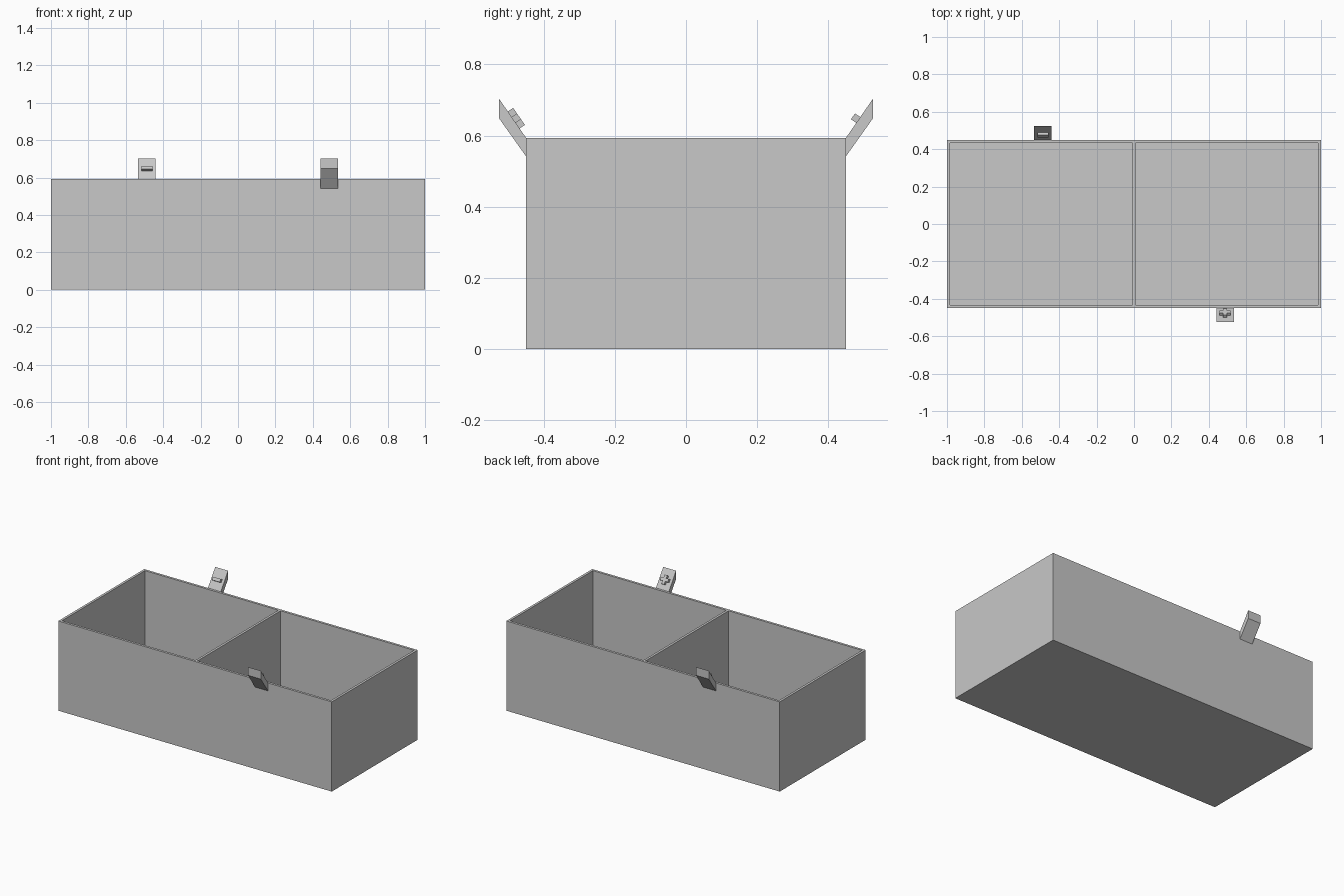
import bpy
import bmesh
from mathutils import Vector

default = bpy.data.objects.get("Cube")
if default:
    bpy.data.objects.remove(default, do_unlink=True)

grey = bpy.data.materials.new("plain_grey")
grey.use_nodes = True
COLOUR = (0.58, 0.58, 0.58, 1)
grey.diffuse_color = COLOUR
grey.node_tree.nodes["Principled BSDF"].inputs["Base Color"].default_value = COLOUR


def prism(name, outline, depth):
    """Extrude a closed outline of 3D points along the depth vector."""
    bm = bmesh.new()
    face = bm.faces.new([bm.verts.new(p) for p in outline])
    ext = bmesh.ops.extrude_face_region(bm, geom=[face], use_keep_orig=True)
    moved = [g for g in ext["geom"] if isinstance(g, bmesh.types.BMVert)]
    bmesh.ops.translate(bm, verts=moved, vec=depth)
    bmesh.ops.recalc_face_normals(bm, faces=bm.faces)
    mesh = bpy.data.meshes.new(name)
    bm.to_mesh(mesh)
    bm.free()
    mesh.materials.append(grey)
    obj = bpy.data.objects.new(name, mesh)
    bpy.context.scene.collection.objects.link(obj)
    return obj


def block(name, x0, x1, half_y, z0, z1):
    corners = [(x0, -half_y, z0), (x1, -half_y, z0), (x1, half_y, z0), (x0, half_y, z0)]
    return prism(name, corners, Vector((0, 0, z1 - z0)))


HALF_Y, HEIGHT, WALL = 0.449, 0.593, 0.016

# Open tray with two compartments hollowed out
tray = block("tray", -1, 1, HALF_Y, 0, HEIGHT)
for side in (-1, 1):
    x0, x1 = sorted((side * WALL / 2, side * (1 - WALL)))
    cutter = block("compartment_cutter", x0, x1, HALF_Y - WALL, WALL, 1)
    cutter.hide_render = True
    cut = tray.modifiers.new("hollow", "BOOLEAN")
    cut.operation, cut.solver, cut.object = "DIFFERENCE", "EXACT", cutter
    bpy.context.view_layer.objects.active = tray
    bpy.ops.object.modifier_apply(modifier=cut.name)
    bpy.data.objects.remove(cutter, do_unlink=True)

# Slanted tabs: plus sign on the front one, minus sign on the back one
TAB_PROFILE = [(HALF_Y, 0.541), (HALF_Y, HEIGHT), (0.525, 0.703), (0.525, 0.648)]
ARM, BAR = 0.029, 0.01
PLUS = [(BAR, BAR), (BAR, ARM), (-BAR, ARM), (-BAR, BAR), (-ARM, BAR), (-ARM, -BAR),
        (-BAR, -BAR), (-BAR, -ARM), (BAR, -ARM), (BAR, -BAR), (ARM, -BAR), (ARM, BAR)]
MINUS = [(-ARM, -BAR), (ARM, -BAR), (ARM, BAR), (-ARM, BAR)]
TAB_X, TAB_WIDTH = 0.487, 0.094

for place, side, sign, shape in (("front", -1, "plus", PLUS), ("back", 1, "minus", MINUS)):
    x = -side * TAB_X
    prism(place + "_tab", [(x - TAB_WIDTH / 2, side * y, z) for y, z in TAB_PROFILE],
          Vector((TAB_WIDTH, 0, 0)))
    slope = Vector((0, side * 0.076, 0.11)).normalized()
    normal = Vector((0, -slope.z * side, abs(slope.y)))
    centre = Vector((x, side * 0.484, 0.6437))
    base = centre - normal * 0.002
    prism(sign + "_sign", [base + Vector((u, 0, 0)) + slope * v for u, v in shape],
          normal * 0.02)
